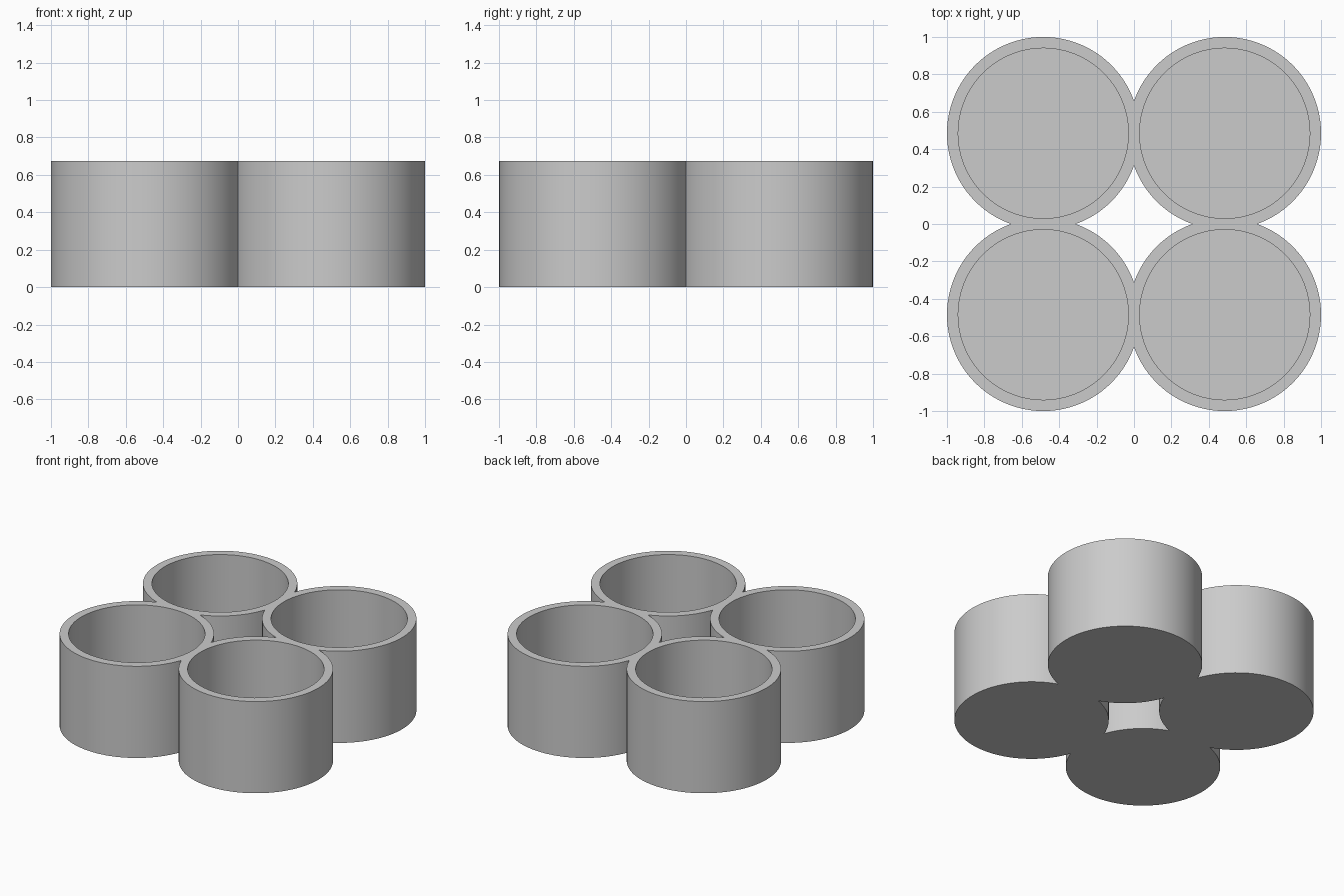
import bpy
import bmesh
from math import cos, sin, pi, radians

cube = bpy.data.objects.get("Cube")
if cube:
    bpy.data.objects.remove(cube, do_unlink=True)

CENTRE = 0.485
OUTER, INNER = 0.515, 0.455
HEIGHT, FLOOR = 0.675, 0.06
SEGMENTS = 96

# Single grey material
grey = bpy.data.materials.new("plain_grey")
grey.use_nodes = True
colour = (0.6, 0.6, 0.6, 1)
grey.diffuse_color = colour
grey.node_tree.nodes["Principled BSDF"].inputs["Base Color"].default_value = colour

# One open cup: outer wall, flat rim, inner wall, floor
bm = bmesh.new()


def ring(radius, z):
    angles = [2 * pi * i / SEGMENTS for i in range(SEGMENTS)]
    return [bm.verts.new((CENTRE + radius * cos(a), CENTRE + radius * sin(a), z))
            for a in angles]


profile = [(OUTER, 0), (OUTER, HEIGHT), (INNER, HEIGHT), (INNER, FLOOR)]
rings = [ring(r, z) for r, z in profile]
for low, high in zip(rings, rings[1:]):
    for i in range(SEGMENTS):
        j = (i + 1) % SEGMENTS
        bm.faces.new((low[i], low[j], high[j], high[i]))
bm.faces.new(rings[0][::-1])
bm.faces.new(rings[-1])

# Trim the cup where it meets its neighbours
for normal in ((1, 0, 0), (0, 1, 0)):
    bmesh.ops.bisect_plane(bm, geom=bm.verts[:] + bm.edges[:] + bm.faces[:],
                           plane_co=(0, 0, 0), plane_no=normal, clear_inner=True)

mesh = bpy.data.meshes.new("four_cup_holder")
bm.to_mesh(mesh)
bm.free()
mesh.materials.append(grey)
holder = bpy.data.objects.new("four_cup_holder", mesh)
bpy.context.collection.objects.link(holder)

# Mirror into four joined cups
bpy.ops.object.select_all(action="DESELECT")
holder.select_set(True)
bpy.context.view_layer.objects.active = holder
mirror = holder.modifiers.new("four_way", "MIRROR")
mirror.use_axis = (True, True, False)
mirror.merge_threshold = 0.0005
bpy.ops.object.modifier_apply(modifier=mirror.name)
bpy.ops.object.shade_smooth_by_angle(angle=radians(30))
